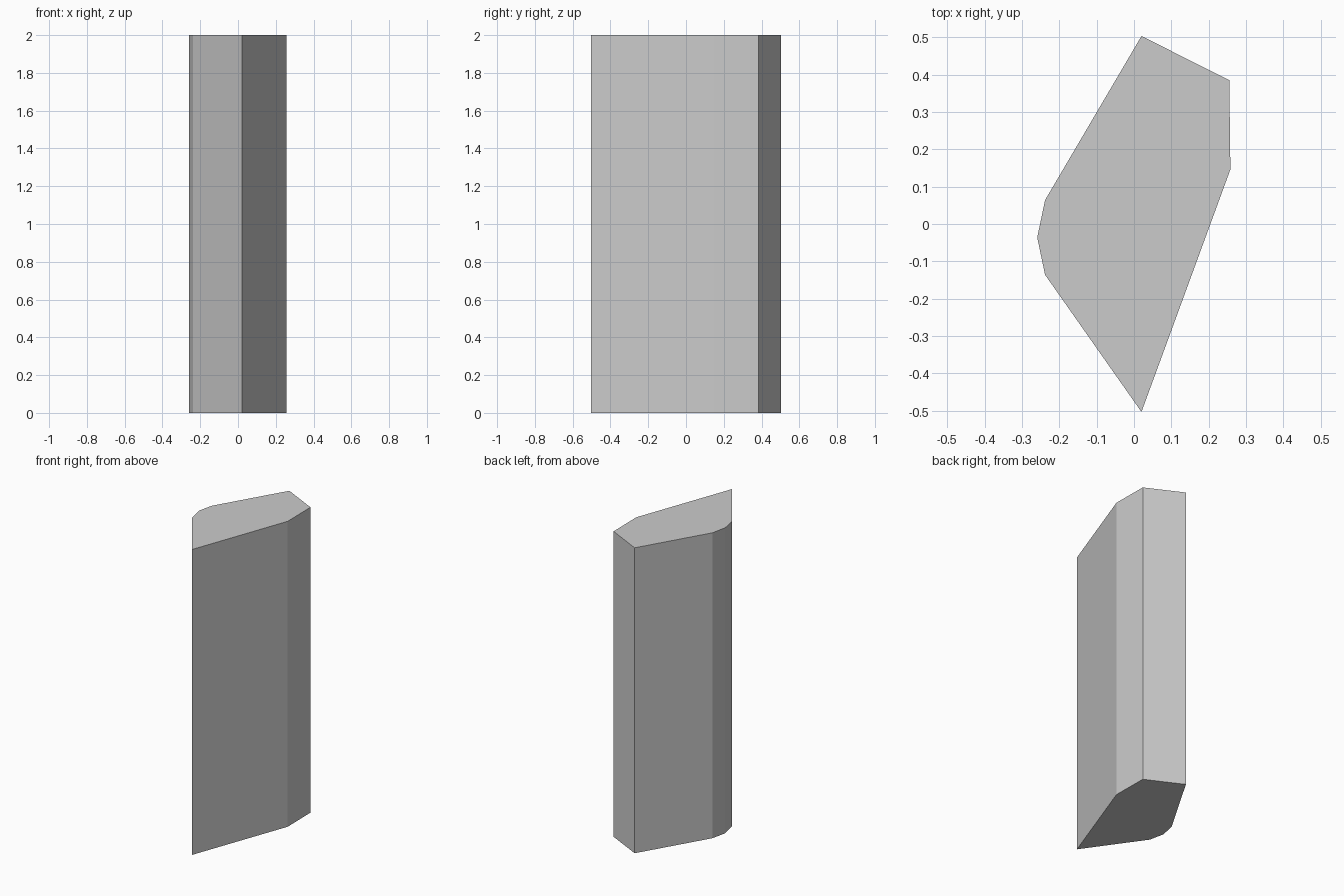
import bpy
import bmesh

if "Cube" in bpy.data.objects:
    bpy.data.objects.remove(bpy.data.objects["Cube"])

HEIGHT = 2.0

# Seven-sided cross-section, counter-clockwise from above
PROFILE = [
    (0.02, -0.503), (0.258, 0.146), (0.255, 0.385), (0.02, 0.503),
    (-0.238, 0.064), (-0.259, -0.036), (-0.238, -0.136),
]


def extruded_prism(name, profile, height):
    bm = bmesh.new()
    base = bm.faces.new([bm.verts.new((x, y, 0)) for x, y in profile])
    # Keep the base as the bottom cap and raise a copy to form the sides and top
    result = bmesh.ops.extrude_face_region(bm, geom=[base], use_keep_orig=True)
    top = [v for v in result["geom"] if isinstance(v, bmesh.types.BMVert)]
    bmesh.ops.translate(bm, verts=top, vec=(0, 0, height))
    bmesh.ops.recalc_face_normals(bm, faces=bm.faces)
    mesh = bpy.data.meshes.new(name)
    bm.to_mesh(mesh)
    bm.free()
    obj = bpy.data.objects.new(name, mesh)
    bpy.context.collection.objects.link(obj)
    return obj


# Upright faceted stone pillar
extruded_prism("faceted_pillar", PROFILE, HEIGHT)
